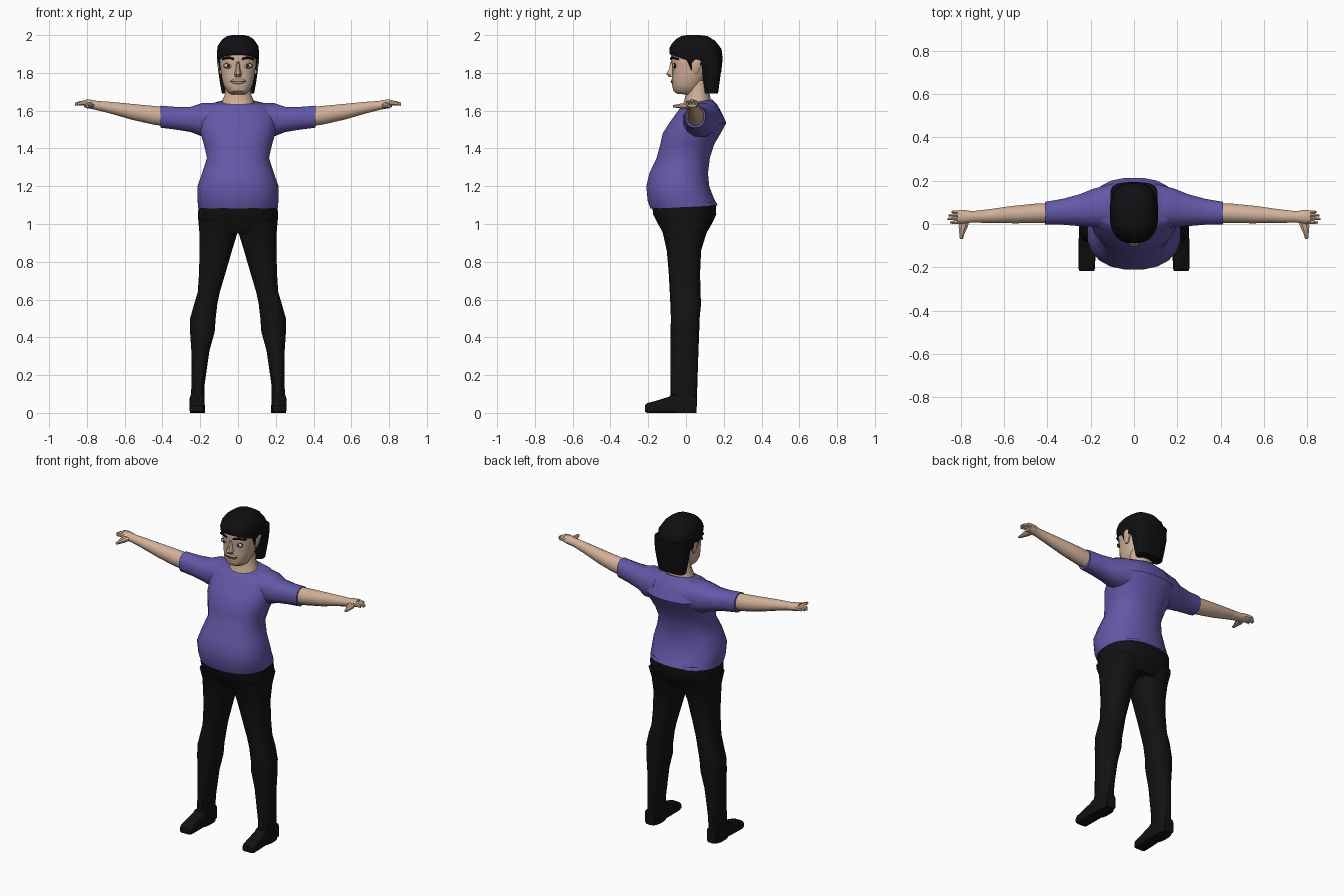
import bpy, bmesh, math
from mathutils import Vector


def material(name, rgb):
    m = bpy.data.materials.new(name)
    m.diffuse_color = (*rgb, 1)
    return m


SKIN = material("skin", (0.64, 0.44, 0.32))
SHIRT = material("purple cloth", (0.125, 0.098, 0.39))
BLACK = material("black cloth", (0.006, 0.006, 0.006))
HAIR = material("black hair", (0.005, 0.005, 0.006))
WHITE = material("eye white", (0.62, 0.56, 0.50))
DARK = material("dark brown", (0.025, 0.015, 0.012))


def finish(bm, name, mat, mirror=False, angle=35):
    bmesh.ops.recalc_face_normals(bm, faces=bm.faces)
    me = bpy.data.meshes.new(name)
    bm.to_mesh(me)
    bm.free()
    ob = bpy.data.objects.new(name, me)
    bpy.context.collection.objects.link(ob)
    me.materials.append(mat)
    if mirror:
        ob.modifiers.new("mirror", 'MIRROR')
    bpy.ops.object.select_all(action='DESELECT')
    ob.select_set(True)
    bpy.context.view_layer.objects.active = ob
    bpy.ops.object.shade_smooth_by_angle(angle=math.radians(angle))
    return ob


def loft(name, axis, rings, mat, n=16, power=2.0, tilt=0.0, mirror=False, angle=35):
    """Skin rings (position, u0, u1, v0, v1[, tilt]); u and v are the other two axes in xyz order."""
    bm = bmesh.new()
    others = [i for i in range(3) if i != axis]
    loops = []
    for r in rings:
        pos, u0, u1, v0, v1 = r[:5]
        t = r[5] if len(r) > 5 else tilt
        loop = []
        for k in range(n):
            a = 2 * math.pi * (k + 0.5) / n
            c, s = math.cos(a), math.sin(a)
            cu = math.copysign(abs(c) ** (2 / power), c)
            sv = math.copysign(abs(s) ** (2 / power), s)
            p = Vector((0, 0, 0))
            p[others[0]] = (u0 + u1) / 2 + (u1 - u0) / 2 * cu
            p[others[1]] = (v0 + v1) / 2 + (v1 - v0) / 2 * sv
            p[axis] = pos + t * p[others[1]]
            loop.append(bm.verts.new(p))
        loops.append(loop)
    for a, b in zip(loops, loops[1:]):
        for k in range(n):
            bm.faces.new((a[k], a[(k + 1) % n], b[(k + 1) % n], b[k]))
    bm.faces.new(loops[0])
    bm.faces.new(loops[-1])
    return finish(bm, name, mat, mirror, angle)


def sym(rows):
    """Rows (z, half width, front y, back y[, tilt]) to rings centred on x = 0."""
    return [(r[0], -r[1], r[1], *r[2:]) for r in rows]


def ball(name, loc, size, mat, mirror=True):
    bm = bmesh.new()
    bmesh.ops.create_uvsphere(bm, u_segments=12, v_segments=8, radius=1)
    for v in bm.verts:
        v.co = Vector([l + c * s for l, c, s in zip(loc, v.co, size)])
    return finish(bm, name, mat, mirror)


# Shirt body with a round belly and an open-looking collar
loft("shirt_body", 2, sym([
    (1.09, 0.213, -0.19, 0.17, 0.05),
    (1.13, 0.217, -0.205, 0.15, 0.03),
    (1.20, 0.217, -0.212, 0.125),
    (1.27, 0.192, -0.195, 0.118),
    (1.35, 0.166, -0.157, 0.128),
    (1.42, 0.182, -0.138, 0.15),
    (1.48, 0.20, -0.125, 0.185),
    (1.535, 0.208, -0.09, 0.215),
    (1.59, 0.205, -0.05, 0.19),
    (1.625, 0.18, -0.025, 0.165, 0.06),
    (1.635, 0.095, -0.02, 0.14, 0.18)]), SHIRT, 20, 2.3)

# Sleeves
loft("sleeve", 0, [
    (0.10, -0.03, 0.19, 1.47, 1.645),
    (0.19, -0.015, 0.165, 1.46, 1.643),
    (0.25, -0.012, 0.14, 1.485, 1.622),
    (0.33, -0.005, 0.118, 1.498, 1.622),
    (0.41, -0.004, 0.104, 1.508, 1.628)], SHIRT, 12, 2.3, mirror=True)

# Bare forearms and palms
loft("forearm", 0, [
    (0.38, 0.004, 0.096, 1.515, 1.62),
    (0.45, 0.002, 0.096, 1.525, 1.627),
    (0.56, 0.002, 0.085, 1.55, 1.637),
    (0.68, 0.004, 0.068, 1.585, 1.648),
    (0.75, 0.006, 0.06, 1.603, 1.653),
    (0.785, 0.0, 0.066, 1.61, 1.66),
    (0.815, 0.0, 0.064, 1.618, 1.658)], SKIN, 12, mirror=True)

# Fingers and thumb
for i, (y, tip) in enumerate([(0.008, 0.85), (0.025, 0.862), (0.041, 0.858), (0.056, 0.842)]):
    loft(f"finger_{i + 1}", 0, [
        (0.80, y - 0.009, y + 0.009, 1.628, 1.654),
        (0.835, y - 0.009, y + 0.008, 1.628, 1.652),
        (tip, y - 0.006, y + 0.004, 1.626, 1.642)], SKIN, 6, mirror=True)
loft("thumb", 1, [
    (0.03, 0.755, 0.80, 1.612, 1.648),
    (-0.01, 0.765, 0.812, 1.61, 1.642),
    (-0.045, 0.782, 0.808, 1.613, 1.635),
    (-0.07, 0.79, 0.805, 1.617, 1.63)], SKIN, 8, mirror=True)

# Trousers: hips, then each leg
loft("trouser_hips", 2, sym([
    (1.115, 0.208, -0.185, 0.16),
    (1.05, 0.215, -0.175, 0.162),
    (1.0, 0.211, -0.15, 0.138),
    (0.95, 0.205, -0.12, 0.108)]), BLACK, 20, 2.4)
loft("trouser_leg", 2, [
    (1.02, 0.0, 0.212, -0.15, 0.14),
    (0.95, 0.002, 0.206, -0.122, 0.108),
    (0.86, 0.03, 0.206, -0.102, 0.08),
    (0.75, 0.062, 0.207, -0.092, 0.075),
    (0.64, 0.095, 0.214, -0.086, 0.076),
    (0.58, 0.108, 0.232, -0.083, 0.08),
    (0.50, 0.117, 0.255, -0.08, 0.072),
    (0.43, 0.122, 0.255, -0.082, 0.07),
    (0.33, 0.15, 0.248, -0.083, 0.066),
    (0.15, 0.176, 0.247, -0.083, 0.06),
    (0.0, 0.175, 0.255, -0.084, 0.056)], BLACK, 14, 2.6, mirror=True)

# Shoes
loft("shoe", 1, [
    (0.055, 0.183, 0.248, 0.0, 0.09),
    (-0.07, 0.176, 0.256, 0.0, 0.10),
    (-0.09, 0.176, 0.256, 0.0, 0.086),
    (-0.16, 0.178, 0.257, 0.0, 0.064),
    (-0.205, 0.18, 0.257, 0.0, 0.052),
    (-0.217, 0.184, 0.253, 0.006, 0.04)], BLACK, 12, 5, mirror=True)

# Neck and head
loft("neck", 2, sym([
    (1.61, 0.092, -0.022, 0.135, 0.18),
    (1.645, 0.084, -0.012, 0.13, 0.15),
    (1.69, 0.07, 0.0, 0.125),
    (1.76, 0.068, 0.0, 0.12)]), SKIN, 14)
loft("head", 2, sym([
    (1.685, 0.035, -0.048, 0.03, -0.1),
    (1.70, 0.058, -0.066, 0.06, -0.05),
    (1.735, 0.078, -0.074, 0.085),
    (1.78, 0.088, -0.074, 0.11),
    (1.83, 0.095, -0.072, 0.125),
    (1.875, 0.099, -0.082, 0.14),
    (1.93, 0.095, -0.075, 0.15),
    (1.97, 0.06, -0.04, 0.10)]), SKIN, 18, 2.4)

# Nose, lips and ears
loft("nose", 2, sym([
    (1.86, 0.009, -0.084, -0.05),
    (1.82, 0.013, -0.092, -0.05),
    (1.795, 0.021, -0.107, -0.05),
    (1.778, 0.017, -0.092, -0.05)]), SKIN, 8)
ball("lips", (0, -0.066, 1.755), (0.042, 0.014, 0.016), SKIN, False)
ball("mouth_line", (0, -0.07, 1.756), (0.043, 0.0125, 0.0035), DARK, False)
loft("ear", 2, [
    (1.795, 0.085, 0.098, 0.035, 0.06),
    (1.82, 0.085, 0.106, 0.03, 0.075),
    (1.86, 0.085, 0.113, 0.03, 0.09),
    (1.885, 0.085, 0.105, 0.04, 0.08)], SKIN, 8, mirror=True)

# Eyes and brows
ball("eye_rim", (0.05, -0.060, 1.838), (0.028, 0.009, 0.015), DARK)
ball("eye", (0.05, -0.062, 1.838), (0.025, 0.010, 0.0125), WHITE)
ball("iris", (0.05, -0.069, 1.838), (0.0085, 0.005, 0.0095), DARK)
loft("eyebrow", 0, [
    (0.022, -0.086, -0.07, 1.868, 1.880),
    (0.052, -0.081, -0.06, 1.874, 1.888),
    (0.086, -0.058, -0.03, 1.868, 1.878)], HAIR, 6, mirror=True)

# Hair: cap sloping down to the back, sideburns, and long back
loft("hair_cap", 2, sym([
    (1.868, 0.108, -0.087, 0.188, -0.34),
    (1.91, 0.113, -0.090, 0.195, -0.20),
    (1.945, 0.109, -0.078, 0.19, -0.10),
    (1.978, 0.085, -0.052, 0.155, -0.05),
    (1.995, 0.058, -0.025, 0.115, 0.0),
    (2.0, 0.03, 0.005, 0.075, 0.0)]), HAIR, 20, 2.5)
loft("sideburn", 2, [
    (1.89, 0.085, 0.109, -0.01, 0.045),
    (1.855, 0.085, 0.105, 0.01, 0.045),
    (1.815, 0.085, 0.099, 0.028, 0.042)], HAIR, 6, mirror=True)
loft("hair_back", 2, sym([
    (1.69, 0.086, 0.098, 0.17),
    (1.75, 0.097, 0.09, 0.178),
    (1.82, 0.107, 0.08, 0.188),
    (1.90, 0.11, 0.06, 0.193)]), HAIR, 16, 3.5)
